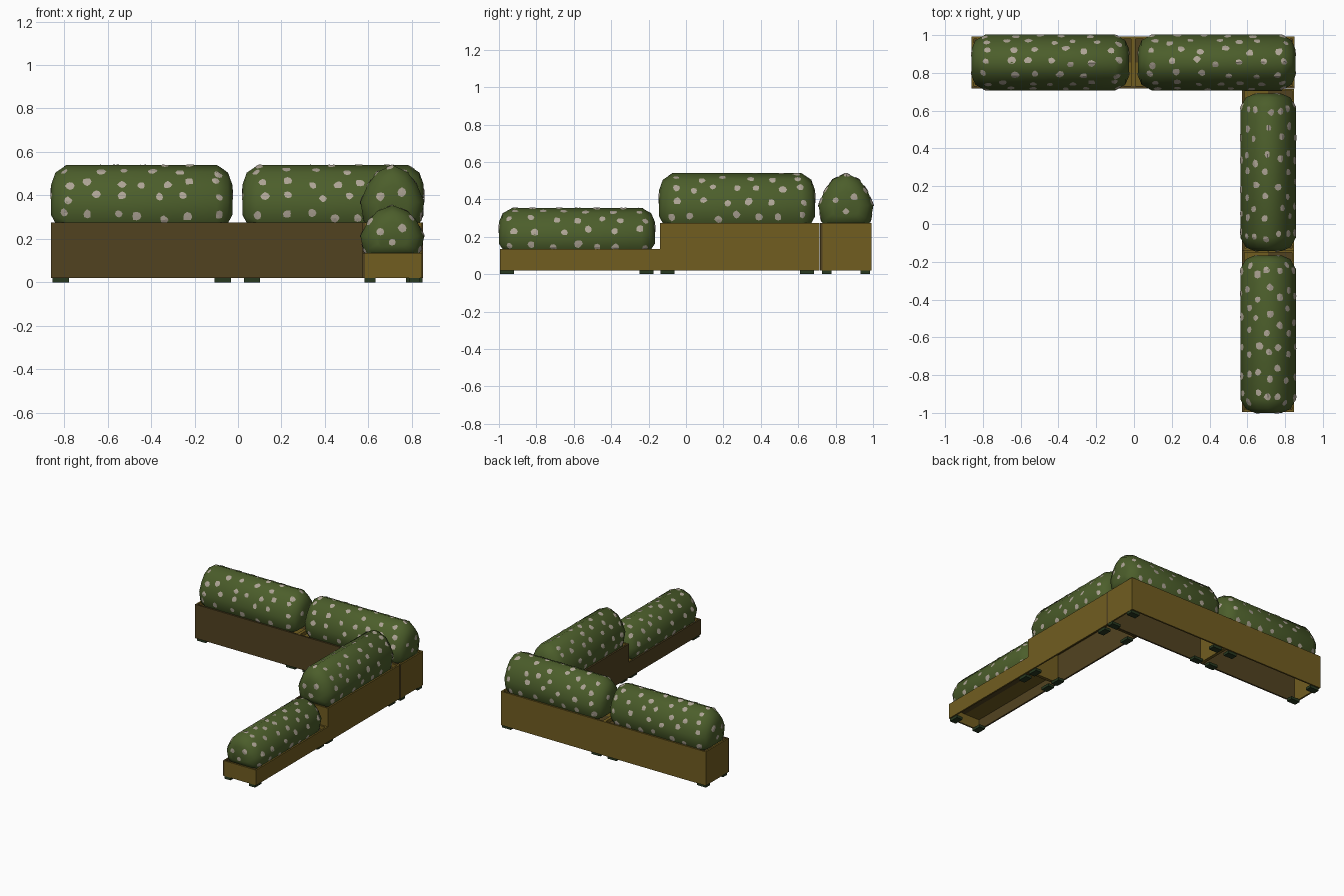
import bpy, bmesh, math, random
from mathutils import Matrix, Vector
from mathutils.bvhtree import BVHTree

random.seed(4)
cube = bpy.data.objects.get("Cube")
if cube:
    bpy.data.objects.remove(cube, do_unlink=True)


def material(name, rgb):
    m = bpy.data.materials.new(name)
    m.use_nodes = True
    m.diffuse_color = (*rgb, 1)
    m.node_tree.nodes["Principled BSDF"].inputs["Base Color"].default_value = (*rgb, 1)
    return m


OLIVE = material("olive wood", (0.165, 0.11, 0.0145))
BROWN = material("brown wood", (0.083, 0.055, 0.0145))
GREEN = material("hedge green", (0.072, 0.112, 0.024))
PETAL = material("pale blossom", (0.42, 0.37, 0.30))
DARK = material("dark green feet", (0.02, 0.04, 0.014))

LENGTH, WIDTH, WALL, FOOT = 0.855, 0.275, 0.012, 0.02


def finish(bm, name, mats, place):
    me = bpy.data.meshes.new(name)
    bm.to_mesh(me)
    bm.free()
    for m in mats:
        me.materials.append(m)
    ob = bpy.data.objects.new(name, me)
    bpy.context.collection.objects.link(ob)
    ob.matrix_world = place
    return ob


def add_box(bm, centre, size, mat=0):
    m = Matrix.Translation(centre) @ Matrix.Diagonal((*size, 1))
    for v in bmesh.ops.create_cube(bm, size=1, matrix=m)["verts"]:
        for f in v.link_faces:
            f.material_index = mat


def smooth(ob):
    bpy.ops.object.select_all(action="DESELECT")
    ob.select_set(True)
    bpy.context.view_layer.objects.active = ob
    bpy.ops.object.shade_smooth_by_angle(angle=math.radians(45))


# Open wooden trough: three olive walls, one brown inner wall, high soil board
def planter(name, rim, shift, place):
    bm = bmesh.new()
    h, z = rim - FOOT, (rim + FOOT) / 2
    y = (WIDTH - WALL) / 2
    for s in (-1, 1):
        add_box(bm, (shift + s * (LENGTH - WALL) / 2, 0, z), (WALL, WIDTH - 2 * WALL, h))
        add_box(bm, (shift, s * y, z), (LENGTH, WALL, h), 1 if s < 0 else 0)
        add_box(bm, (shift, s * y / 2, rim - 0.03), (LENGTH - 2 * WALL, y, 0.008),
                1 if s > 0 else 0)
    finish(bm, name + "_box", (OLIVE, BROWN), place)

    bm = bmesh.new()
    for sx in (-1, 1):
        for sy in (-1, 1):
            add_box(bm, (sx * 0.373, sy * (WIDTH / 2 - 0.035), FOOT / 2), (0.075, 0.05, FOOT))
    finish(bm, name + "_feet", (DARK,), place)


# Faceted loaf-shaped hedge, lofted from one cross-section
def hedge(name, rim, tall, place):
    half = [(0.07, 0.232), (0.113, 0.175), (0.147, 0.095), (0.132, 0.01), (0.11, -0.025)]
    section = [(0, 0.265)] + half + [(-y, z) for y, z in reversed(half)]
    mid = 0.09
    rings = [(0.417, 0.48), (0.397, 0.8), (0.345, 1.0)]
    rings = [(-t, s) for t, s in rings] + [(t, s) for t, s in reversed(rings)]
    bm = bmesh.new()
    loops = [[bm.verts.new((t, y * s, rim + tall * (mid + (z - mid) * s))) for y, z in section]
             for t, s in rings]
    n = len(section)
    for a, b in zip(loops, loops[1:]):
        for i in range(n):
            bm.faces.new((a[i], a[(i + 1) % n], b[(i + 1) % n], b[i]))
    bm.faces.new(loops[0])
    bm.faces.new(loops[-1])
    bmesh.ops.recalc_face_normals(bm, faces=bm.faces)
    tree = BVHTree.FromBMesh(bm)
    smooth(finish(bm, name + "_hedge", (GREEN,), place))

    # Blossom targets: staggered rows round the sides, a few on each end
    centre = rim + tall * mid
    targets = []
    for row, deg in enumerate((-24, 10, 40, 66, 90, 114, 140, 170, 204)):
        count = 6 if row % 2 else 7
        for k in range(count):
            x = (k + 0.5) / count * 0.8 - 0.4 + random.uniform(-0.025, 0.025)
            a = math.radians(deg + random.uniform(-6, 6))
            targets.append(((x, 0, centre), (0, math.cos(a), math.sin(a))))
    for s in (-1, 1):
        for y, z in ((-0.055, 0.03), (0.045, 0.05), (0, -0.03)):
            targets.append(((0, y, centre + z * tall), (s, 0, 0)))

    bm = bmesh.new()
    for origin, direction in targets:
        hit, normal, _, _ = tree.ray_cast(Vector(origin), Vector(direction))
        if hit is None:
            continue
        u = normal.orthogonal().normalized()
        w = normal.cross(u)
        r = random.uniform(0.017, 0.022)
        points = [hit + normal * 0.003]
        for k in range(8):
            a = k * math.tau / 8
            p = hit + (u * math.cos(a) + w * math.sin(a)) * r * random.uniform(0.8, 1.15)
            near, nn, _, _ = tree.find_nearest(p)
            points.append(near + nn * 0.0025)
        verts = [bm.verts.new(p) for p in points]
        for k in range(8):
            bm.faces.new((verts[0], verts[1 + k], verts[1 + (k + 1) % 8]))
    finish(bm, name + "_blossoms", (PETAL,), place)


# Back row runs along x; the side row is turned so its outer wall faces +x.
# Each unit is centred on its hedge and feet; the box shifts to meet its neighbour.
TURN = -math.pi / 2
layout = [
    ("back_right", -0.443, 0.855, 0, 0.275, 1.0, 0.0105),
    ("back_left", 0.4375, 0.855, 0, 0.275, 1.0, -0.015),
    ("side_tall", 0.71, 0.273, TURN, 0.275, 1.0, -0.0145),
    ("side_low", 0.71, -0.583, TURN, 0.135, 0.83, -0.0155),
]
for name, x, y, turn, rim, tall, shift in layout:
    place = Matrix.Translation((x, y, 0)) @ Matrix.Rotation(turn, 4, "Z")
    planter(name, rim, shift, place)
    hedge(name, rim, tall, place)
